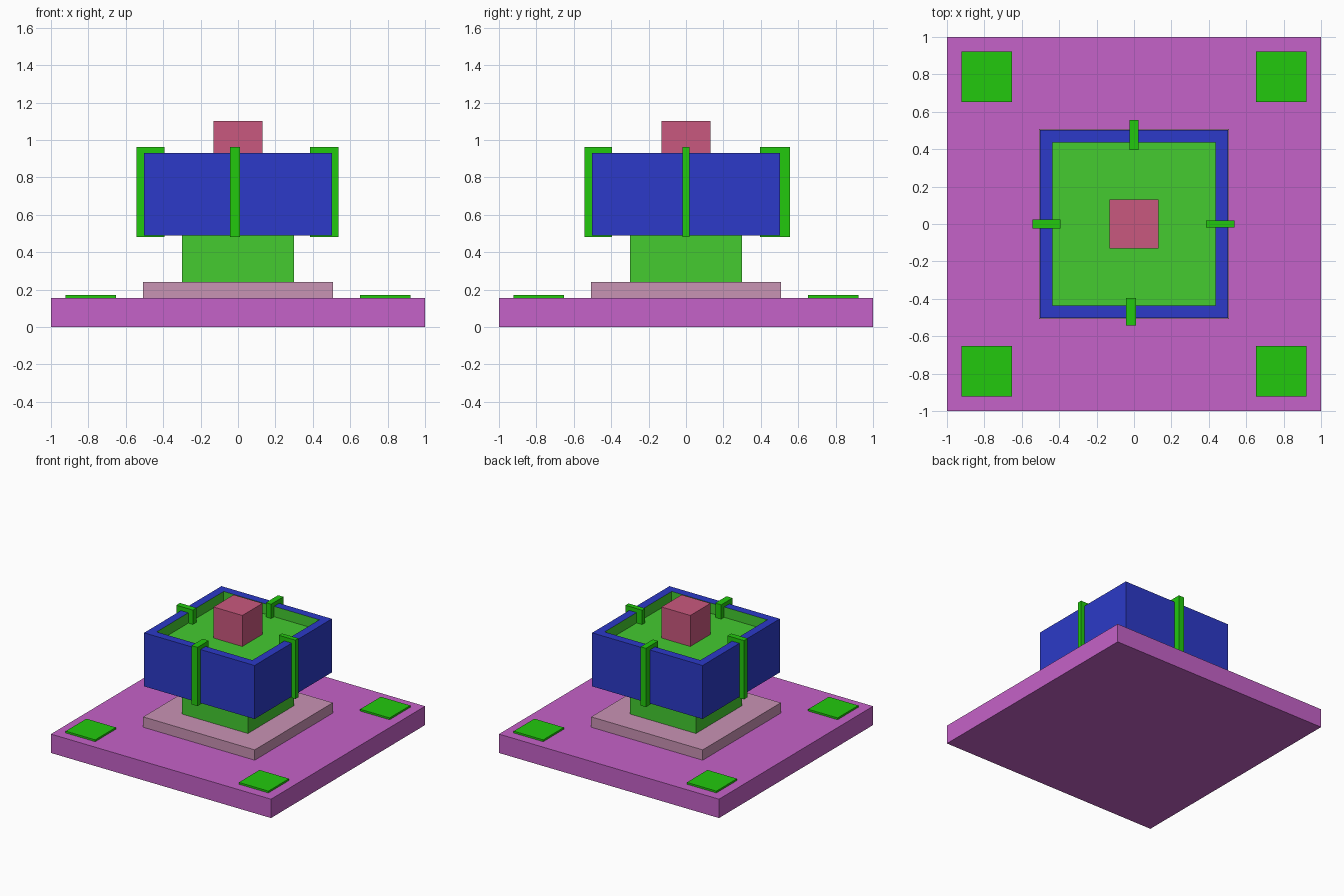
import bpy, bmesh

if "Cube" in bpy.data.objects:
    bpy.data.objects.remove(bpy.data.objects["Cube"])


def material(name, rgb):
    m = bpy.data.materials.new(name)
    m.diffuse_color = (*rgb, 1)
    m.use_nodes = True
    m.node_tree.nodes["Principled BSDF"].inputs["Base Color"].default_value = m.diffuse_color
    return m


PURPLE = material("purple", (0.558, 0.122, 0.578))
MAUVE = material("mauve", (0.584, 0.292, 0.456))
GREEN = material("green", (0.058, 0.597, 0.030))
BRIGHT = material("bright_green", (0.016, 0.584, 0.004))
BLUE = material("blue", (0.025, 0.042, 0.578))
ROSE = material("rose", (0.584, 0.098, 0.209))


def finish(name, bm, mats):
    bmesh.ops.recalc_face_normals(bm, faces=bm.faces)
    mesh = bpy.data.meshes.new(name)
    bm.to_mesh(mesh)
    bm.free()
    for m in mats:
        mesh.materials.append(m)
    obj = bpy.data.objects.new(name, mesh)
    bpy.context.collection.objects.link(obj)
    return obj


def box(name, x, y, z, mat):
    """Box from (low, high) ranges on each axis."""
    bm = bmesh.new()
    bmesh.ops.create_cube(bm, size=1)
    for v in bm.verts:
        v.co = [r[0] if c < 0 else r[1] for c, r in zip(v.co, (x, y, z))]
    return finish(name, bm, [mat])


def square_body(name, profile, mats):
    """Stacked square rings: (half width, z, material index of band above)."""
    bm = bmesh.new()
    rings = [[bm.verts.new((sx * h, sy * h, z))
              for sx, sy in ((-1, -1), (1, -1), (1, 1), (-1, 1))]
             for h, z, _ in profile]
    bm.faces.new(rings[0][::-1])
    for (_, _, mi), a, b in zip(profile, rings, rings[1:]):
        for i in range(4):
            j = (i + 1) % 4
            bm.faces.new((a[i], a[j], b[j], b[i])).material_index = mi
    bm.faces.new(rings[-1])
    return finish(name, bm, mats)


# Base slab and plinth
box("base", (-1, 1), (-1, 1), (0, 0.155), PURPLE)
box("plinth", (-0.507, 0.507), (-0.507, 0.507), (0.155, 0.24), MAUVE)

# Column flaring into a recessed tray with a blue rim
square_body("column_and_tray", [
    (0.30, 0.24, 0), (0.30, 0.49, 0), (0.502, 0.49, 1),
    (0.502, 0.93, 1), (0.435, 0.93, 0), (0.435, 0.845, 0)], [GREEN, BLUE])

# Block in the middle of the tray
box("centre_block", (-0.131, 0.131), (-0.131, 0.131), (0.845, 1.10), ROSE)

# Clips through the tray walls
for side, x, y in (
        ("front", (-0.043, 0.011), (-0.542, -0.396)),
        ("back", (-0.024, 0.024), (0.396, 0.555)),
        ("left", (-0.544, -0.394), (-0.024, 0.024)),
        ("right", (0.385, 0.536), (-0.02, 0.02))):
    box("clip_" + side, x, y, (0.48, 0.963), BRIGHT)

# Corner pads
for i, (sx, sy) in enumerate(((-1, -1), (1, -1), (1, 1), (-1, 1))):
    cx, cy, h = sx * 0.787, sy * 0.787, 0.134
    box(f"corner_pad_{i + 1}", (cx - h, cx + h), (cy - h, cy + h),
        (0.155, 0.17), BRIGHT)
